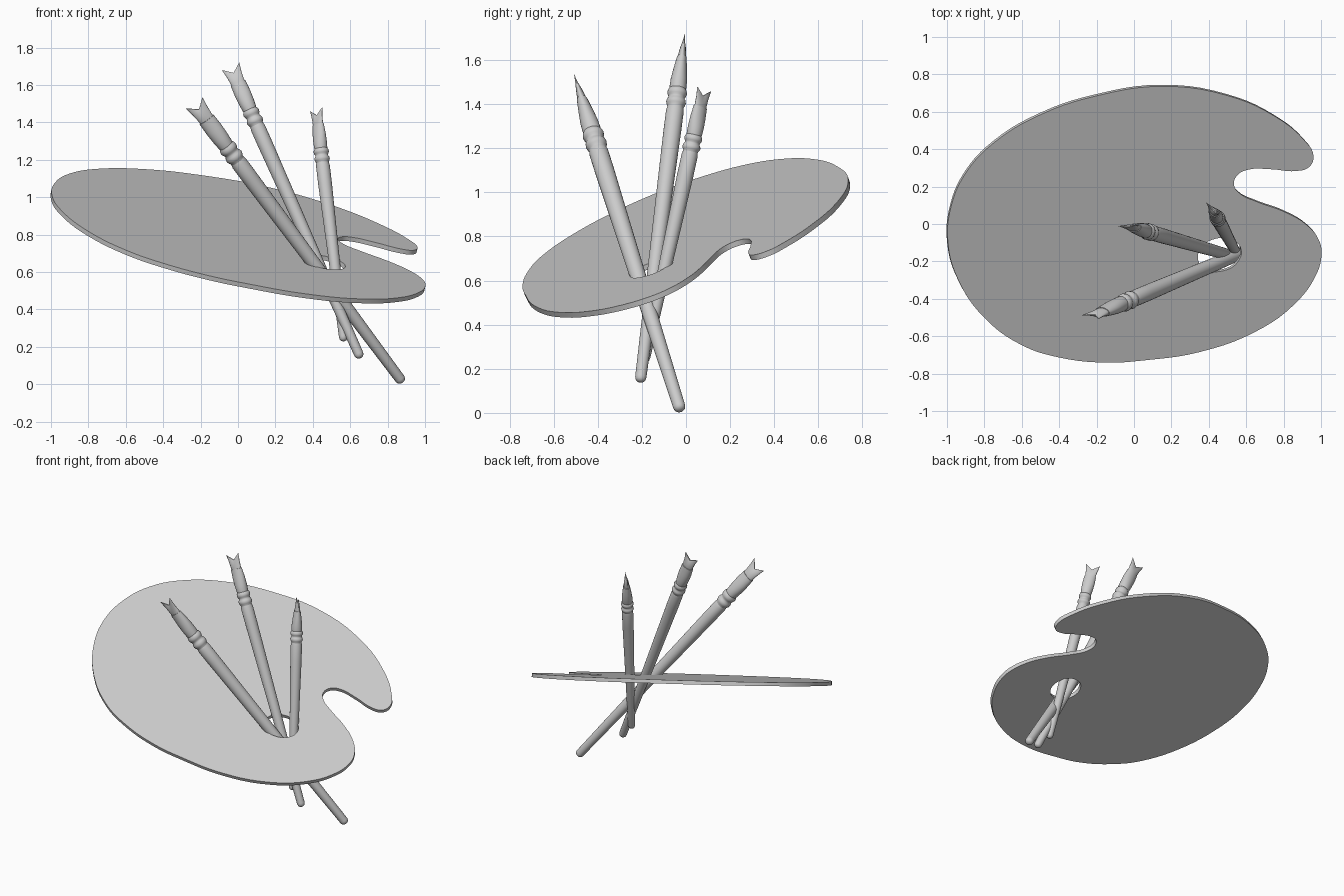
import bpy
from math import cos, sin, pi
from mathutils import Vector, Matrix

if "Cube" in bpy.data.objects:
    bpy.data.objects.remove(bpy.data.objects["Cube"])

SLOPE_X, SLOPE_Y, HEIGHT = -0.23, 0.37, 0.805   # tilted plane of the palette


def smooth(obj, angle):
    bpy.ops.object.select_all(action='DESELECT')
    obj.select_set(True)
    bpy.context.view_layer.objects.active = obj
    bpy.ops.object.shade_smooth_by_angle(angle=angle)


def add_object(name, mesh):
    obj = bpy.data.objects.new(name, mesh)
    bpy.context.collection.objects.link(obj)
    return obj


def add_spline(curve, points):
    sp = curve.splines.new('BEZIER')
    sp.bezier_points.add(len(points) - 1)
    for bp, (x, y) in zip(sp.bezier_points, points):
        bp.co = (x, y, 0)
        bp.handle_left_type = bp.handle_right_type = 'AUTO'
    sp.use_cyclic_u = True
    sp.resolution_u = 5


# Palette: filled outline with thumb hole, sheared onto the tilted plane
outline = [
    (0.15, 0.74), (0.5, 0.69), (0.75, 0.58), (0.91, 0.45), (0.957, 0.37),
    (0.935, 0.31), (0.87, 0.288), (0.73, 0.297), (0.61, 0.295), (0.55, 0.265),
    (0.532, 0.215), (0.56, 0.17), (0.65, 0.125), (0.8, 0.07), (0.92, 0.0),
    (0.985, -0.08), (1.0, -0.16), (0.965, -0.28), (0.85, -0.43), (0.65, -0.57),
    (0.35, -0.68), (0.05, -0.725), (-0.15, -0.737), (-0.4, -0.71),
    (-0.6, -0.645), (-0.8, -0.5), (-0.94, -0.3), (-0.997, -0.1), (-0.98, 0.1),
    (-0.9, 0.28), (-0.75, 0.44), (-0.5, 0.59), (-0.2, 0.69)]
tilt = 0.25
hole = []
for k in range(8):
    u, v = 0.118 * cos(k * pi / 4), 0.088 * sin(k * pi / 4)
    hole.append((0.455 + u * cos(tilt) - v * sin(tilt),
                 -0.16 + u * sin(tilt) + v * cos(tilt)))

curve = bpy.data.curves.new("palette_outline", 'CURVE')
curve.dimensions = '2D'
curve.fill_mode = 'BOTH'
curve.extrude = 0.0125
add_spline(curve, outline)
add_spline(curve, hole)
helper = add_object("palette_outline", curve)
bpy.context.view_layer.update()
deps = bpy.context.evaluated_depsgraph_get()
mesh = bpy.data.meshes.new_from_object(helper.evaluated_get(deps))
bpy.data.objects.remove(helper)
n = Vector((-SLOPE_X, -SLOPE_Y, 1)).normalized()
mesh.transform(Matrix(((1, 0, n.x, 0), (0, 1, n.y, 0),
                       (SLOPE_X, SLOPE_Y, n.z, HEIGHT), (0, 0, 0, 1))))
palette = add_object("palette", mesh)
smooth(palette, 0.6)


def loft(name, sections, tip, axis, wide, notch=0.0, sides=24):
    """Elliptic rings (distance from tip, half width, half depth); notch dips ring 0."""
    deep = axis.cross(wide)
    verts, faces = [], []
    for i, (s, rx, ry) in enumerate(sections):
        for k in range(sides):
            c, d = cos(2 * pi * k / sides), sin(2 * pi * k / sides)
            dip = notch * (1 - abs(c)) if i == 0 else 0
            verts.append(tip + axis * (s + dip) + wide * (c * rx) + deep * (d * ry))
    for i in range(len(sections) - 1):
        for k in range(sides):
            a, b = i * sides + k, i * sides + (k + 1) % sides
            faces.append((a, b, b + sides, a + sides))
    # caps made of strips across the width
    for base, flip in ((0, True), ((len(sections) - 1) * sides, False)):
        for k in range(sides // 2):
            f = [k, k + 1, sides - k - 1, (sides - k) % sides]
            f = [base + j for j in dict.fromkeys(f)]
            faces.append(tuple(reversed(f)) if flip else tuple(f))
    me = bpy.data.meshes.new(name)
    me.from_pydata(verts, [], faces)
    me.validate()
    smooth(add_object(name, me), 0.7)


def bead(centre, half, low, high):
    return [(centre + half * t, low + (high - low) * (1 - t * t),
             low + (high - low) * (1 - t * t)) for t in (-1, -0.6, 0, 0.6, 1)]


def brush(label, tip, end, wide, s, r):
    tip, end = Vector(tip), Vector(end)
    axis = (end - tip).normalized()
    length = (end - tip).length
    wide = Vector(wide)
    wide = (wide - axis * wide.dot(axis)).normalized()

    def part(name, rows, notch=0.0):
        loft(f"{label}_{name}", rows, tip, axis, wide, notch)

    # Flat bristles with a forked tip
    part("bristles", [(a * s, b * r, c * r) for a, b, c in (
        (0, 0.052, 0.003), (0.05, 0.043, 0.013), (0.09, 0.039, 0.019),
        (0.125, 0.038, 0.02))], 0.04 * s)
    # Ferrule flattening from round to wide, with two beads
    rows = [(0.1, 0.043, 0.023), (0.16, 0.045, 0.032), (0.21, 0.043, 0.038),
            (0.25, 0.039, 0.039)]
    rows += bead(0.275, 0.019, 0.038, 0.046) + bead(0.322, 0.019, 0.038, 0.046)
    rows += [(0.355, 0.037, 0.037)]
    part("ferrule", [(a * s, b * r, c * r) for a, b, c in rows])
    # Tapered handle with rounded end
    start = 0.345 * s
    prof = [(start, 0.037), (start + 0.02, 0.041), (start + 0.12, 0.041),
            (start + (length - start) * 0.5, 0.034), (length - 0.025, 0.026),
            (length - 0.012, 0.023), (length - 0.004, 0.016), (length, 0.006)]
    part("handle", [(a, b * r, b * r) for a, b in prof])


brush("left_brush", (-0.235, -0.498, 1.505), (0.88, -0.025, 0.01), (1, 0, 0), 1.15, 1.07)
brush("middle_brush", (-0.04, -0.008, 1.70), (0.655, -0.208, 0.14), (1, 0, -0.1), 1.0, 0.98)
brush("right_brush", (0.418, 0.083, 1.47), (0.566, -0.19, 0.23), (1, -1, 0), 0.85, 0.9)
